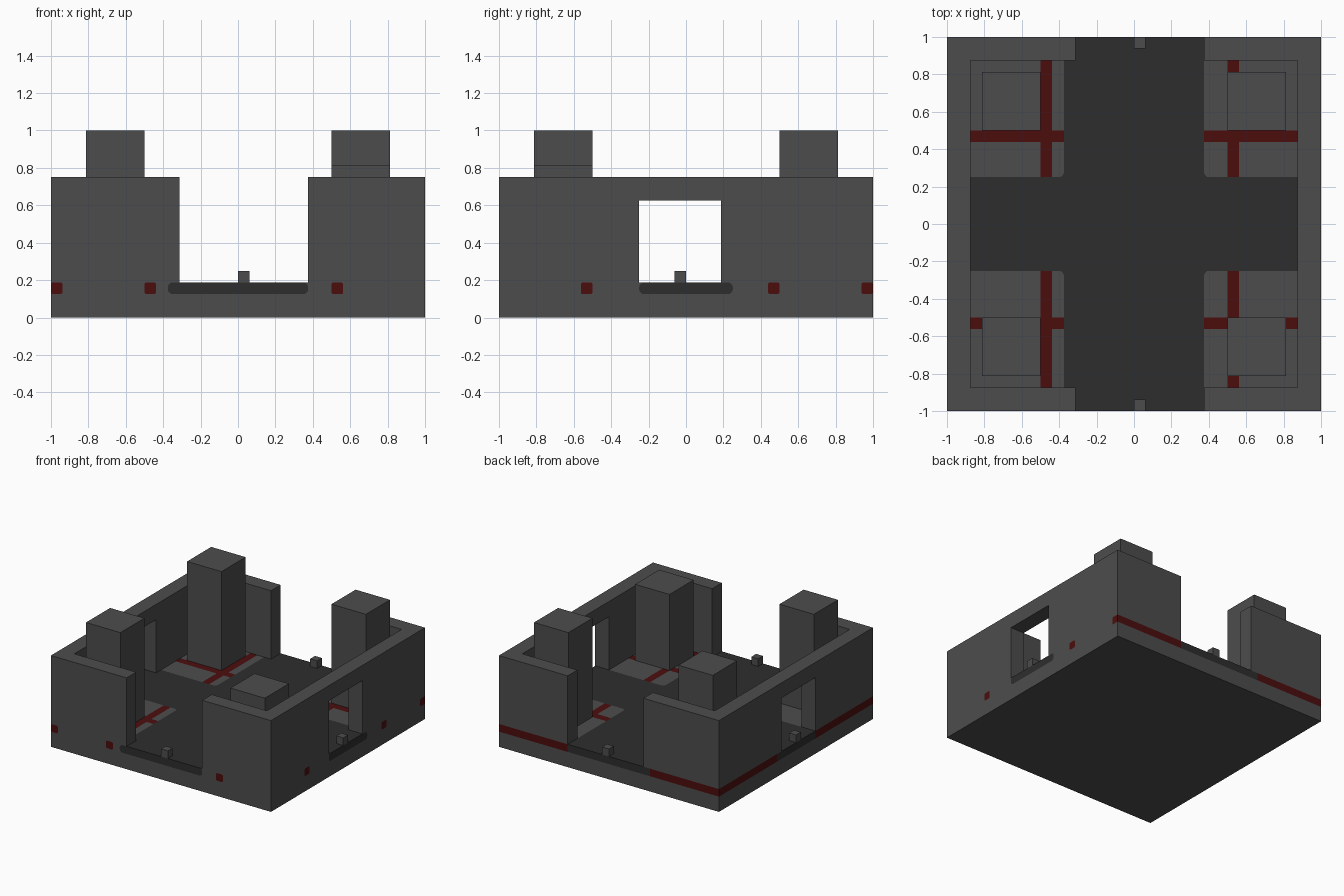
import bpy, bmesh, math
from mathutils import Vector

if "Cube" in bpy.data.objects:
    bpy.data.objects.remove(bpy.data.objects["Cube"])

U = 1 / 16          # building module
TOP = 3 * U         # floor level
LOW = 2 * U         # underside of the coloured floor layer


def material(name, rgb):
    m = bpy.data.materials.new(name)
    m.use_nodes = True
    m.diffuse_color = (*rgb, 1)
    m.node_tree.nodes["Principled BSDF"].inputs["Base Color"].default_value = (*rgb, 1)
    return m


GREY = material("wall grey", (0.073, 0.073, 0.073))
DARK = material("road charcoal", (0.027, 0.027, 0.027))
RED = material("dark red", (0.073, 0.004, 0.004))


def box_bmesh(lo, hi):
    bm = bmesh.new()
    bmesh.ops.create_cube(bm, size=1)
    for v in bm.verts:
        v.co = [(a + b) / 2 + c * (b - a) for a, b, c in zip(lo, hi, v.co)]
    return bm


def finish(name, bm, *mats):
    me = bpy.data.meshes.new(name)
    bm.to_mesh(me)
    bm.free()
    for m in mats:
        me.materials.append(m)
    ob = bpy.data.objects.new(name, me)
    bpy.context.collection.objects.link(ob)
    return ob


def box(name, lo, hi, mat=GREY):
    return finish(name, box_bmesh(lo, hi), mat)


# Base slab, sliced along the edges of the roads and the red strips
bm = box_bmesh((-1, -1, 0), (1, 1, TOP))
cuts = {0: (-15, -8, -7, -6, 6, 8, 9), 1: (-9, -8, -4, 4, 7, 8, 15), 2: (2,)}
for axis, steps in cuts.items():
    normal = Vector([i == axis for i in range(3)])
    for s in steps:
        bmesh.ops.bisect_plane(bm, geom=bm.verts[:] + bm.edges[:] + bm.faces[:],
                               plane_co=normal * s * U, plane_no=normal)


# Colour the floor layer: crossing roads first, then the red strips
def colour_at(p):
    x, y, z = p / U
    if z < 2:
        return 0
    if abs(x) < 6 or abs(y) < 4:
        return 1
    strip_x = x < -15 or -8 < x < -7 or 8 < x < 9
    strip_y = y > 15 or 7 < y < 8 or -9 < y < -8
    return 2 if strip_x or strip_y else 0


for f in bm.faces:
    f.material_index = colour_at(f.calc_center_median())


def round_corner(corner, u, v, r, outside):
    """Round one corner of a coloured face; the trimmed bits take another colour."""
    u, v, corner = Vector(u), Vector(v), Vector(corner)
    n = u.cross(v)
    c = corner + (u + v) * r
    probe = c + (u + v) * 0.001
    for deg in (15, 45, 75):
        a = math.radians(deg)
        d = -(u * math.cos(a) + v * math.sin(a))
        bm.normal_update()
        face = next((f for f in bm.faces if abs(f.normal.dot(n)) > 0.99
                     and abs((f.verts[0].co - c).dot(n)) < 1e-4
                     and bmesh.geometry.intersect_face_point(f, probe)), None)
        if face is None:
            return
        p = c + d * r
        res = bmesh.ops.bisect_plane(bm, geom=[face] + face.edges[:] + face.verts[:],
                                     plane_co=p, plane_no=d)
        for g in res["geom"]:
            if isinstance(g, bmesh.types.BMFace) and (g.calc_center_median() - p).dot(d) > 0:
                g.material_index = outside


# Rounded road corners on the floor
for sx in (-1, 1):
    for sy in (-1, 1):
        round_corner((sx * 6 * U, sy * 4 * U, TOP), (sx, 0, 0), (0, sy, 0), 0.03, 1)


# Rounded ends of roads and strips on the outer faces
def round_end(face_axis, side, a, b, r):
    for start, s in ((a, 1), (b, -1)):
        for z, sz in ((LOW, 1), (TOP, -1)):
            corner, u = [0, 0, z], [0, 0, 0]
            corner[face_axis] = side
            corner[1 - face_axis] = start * U
            u[1 - face_axis] = s
            round_corner(corner, u, (0, 0, sz), r, 0)


round_end(1, -1, -6, 6, 0.027)
round_end(0, 1, -4, 4, 0.027)
for a in (-16, -8, 8):
    round_end(1, -1, a, a + 1, 0.012)
for a in (-9, 7, 15):
    round_end(0, 1, a, a + 1, 0.012)
finish("base_floor", bm, GREY, DARK, RED)

# Walls: a solid block with the courtyard, gates and doorways cut out
walls = box("walls", (-1, -1, TOP), (1, 1, 0.75))
cutters = [
    box("courtyard_cutter", (-0.875, -0.875, 0), (0.875, 0.875, 2)),
    box("gate_cutter", (-0.3125, -2, 0), (0.375, 2, 2)),
    box("doorway_cutter", (-2, -0.25, 0), (2, 0.1875, 0.625)),
]
for c in cutters:
    mod = walls.modifiers.new(c.name, "BOOLEAN")
    mod.operation = "DIFFERENCE"
    mod.solver = "EXACT"
    mod.object = c
bpy.context.view_layer.update()
cut_mesh = bpy.data.meshes.new_from_object(
    walls.evaluated_get(bpy.context.evaluated_depsgraph_get()))
walls.modifiers.clear()
walls.data = cut_mesh
cut_mesh.materials.clear()
cut_mesh.materials.append(GREY)
for p in cut_mesh.polygons:
    p.material_index = 0
for c in cutters:
    bpy.data.objects.remove(c)

# Corner pillars, the front one on the +x side being shorter
for sx, xn in ((-1, "right"), (1, "left")):
    for sy, yn in ((-1, "front"), (1, "back")):
        xs = sorted((sx * 0.5, sx * 0.8125))
        ys = sorted((sy * 0.5, sy * 0.8125))
        height = 0.8125 if (sx, sy) == (1, -1) else 1
        box(f"{yn}_{xn}_pillar", (xs[0], ys[0], TOP), (xs[1], ys[1], height))

# Small marker blocks at the outer edge of each opening
for name, x, y in (("front", 0, -1), ("back", 0, 1 - U),
                   ("left", 1 - U, -U), ("right", -1, -U)):
    box(f"{name}_marker", (x, y, TOP), (x + U, y + U, TOP + U))
